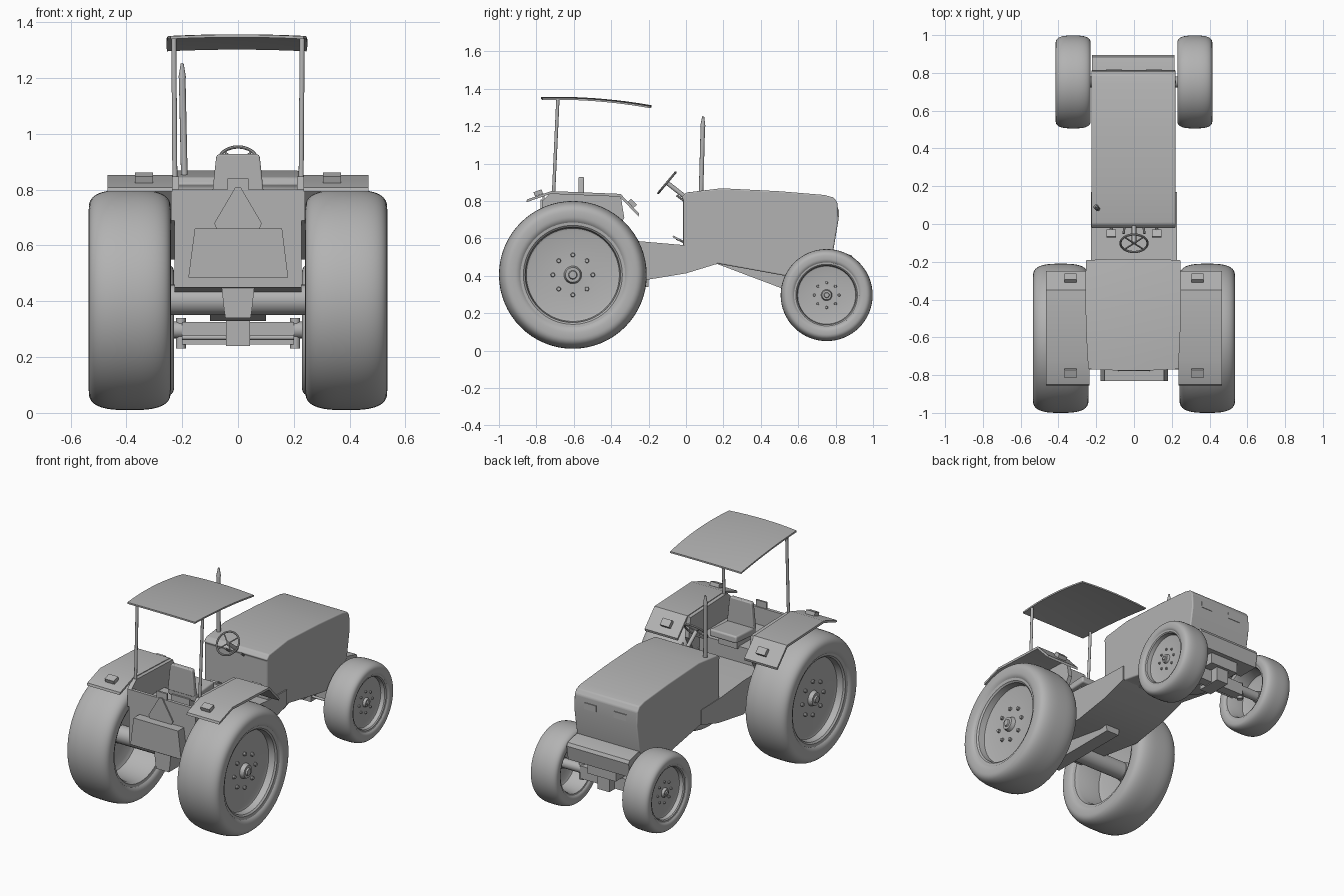
import bpy, bmesh, math
from mathutils import Vector, Matrix

cube = bpy.data.objects.get("Cube")
if cube:
    bpy.data.objects.remove(cube, do_unlink=True)

grey = bpy.data.materials.new("plain_grey")
grey.use_nodes = True
grey.diffuse_color = (0.45, 0.45, 0.45, 1)
grey.node_tree.nodes["Principled BSDF"].inputs["Base Color"].default_value = (0.45, 0.45, 0.45, 1)
parts = []


def finish(name, bm, bevel=0):
    bmesh.ops.remove_doubles(bm, verts=bm.verts, dist=1e-5)
    bmesh.ops.recalc_face_normals(bm, faces=bm.faces)
    mesh = bpy.data.meshes.new(name)
    bm.to_mesh(mesh)
    bm.free()
    mesh.materials.append(grey)
    ob = bpy.data.objects.new(name, mesh)
    bpy.context.collection.objects.link(ob)
    if bevel:
        mod = ob.modifiers.new("Bevel", "BEVEL")
        mod.width, mod.segments, mod.limit_method = bevel, 3, "ANGLE"
    parts.append(ob)
    return ob


def prism(name, profile, a, b, axis="x", bevel=0):
    """Extrude a profile: (y, z) along x, or (x, z) along y."""
    bm = bmesh.new()
    place = (lambda p, q, d: (d, p, q)) if axis == "x" else (lambda p, q, d: (p, d, q))
    rings = [[bm.verts.new(place(p, q, d)) for p, q in profile] for d in (a, b)]
    n = len(profile)
    for ring in rings:
        bm.faces.new(ring)
    for i in range(n):
        j = (i + 1) % n
        bm.faces.new((rings[0][i], rings[0][j], rings[1][j], rings[1][i]))
    return finish(name, bm, bevel)


def box(name, centre, size, tilt=0, bevel=0):
    bm = bmesh.new()
    mat = Matrix.Translation(centre) @ Matrix.Rotation(tilt, 4, "X") @ Matrix.Diagonal((*size, 1))
    bmesh.ops.create_cube(bm, size=1, matrix=mat)
    return finish(name, bm, bevel)


def tube(name, a, b, r1, r2=None, sides=16):
    a, b = Vector(a), Vector(b)
    bm = bmesh.new()
    mat = Matrix.Translation((a + b) / 2) @ (b - a).to_track_quat("Z", "Y").to_matrix().to_4x4()
    bmesh.ops.create_cone(bm, cap_ends=True, segments=sides, radius1=r1,
                          radius2=r1 if r2 is None else r2, depth=(b - a).length, matrix=mat)
    return finish(name, bm)


def lathe(name, profile, centre, side, steps=64):
    """Revolve (radius, outward offset) points round the x axis."""
    bm = bmesh.new()
    rings = []
    for k in range(steps):
        t = 2 * math.pi * k / steps
        rings.append([bm.verts.new((centre[0] + side * x, centre[1] + r * math.cos(t),
                                    centre[2] + r * math.sin(t))) for r, x in profile])
    for k in range(steps):
        p, q = rings[k], rings[(k + 1) % steps]
        for i in range(len(profile) - 1):
            bm.faces.new((p[i], p[i + 1], q[i + 1], q[i]))
    return finish(name, bm)


def wheel(label, centre, R, w, side):
    tag = label + ("_left" if side > 0 else "_right")
    # Rounded tyre section
    tyre = []
    for i in range(41):
        t = math.radians(-120 + 6 * i)
        s, c = math.sin(t), math.cos(t)
        x = math.copysign(abs(s) ** 0.7, s)
        r = 0.82 + 0.18 * math.copysign(abs(c) ** 0.7, c)
        tyre.append((r * R, x * w))
    lathe(tag + "_tyre", tyre, centre, side)
    # Dished rim with hub
    rim = [(0, .78), (.05, .78), (.06, .72), (.1, .72), (.12, .55), (.6, .5), (.63, .53), (.645, .8), (.67, .86),
           (.74, .88), (.74, -.88), (.67, -.86), (.64, -.7), (.61, .3), (.55, .38), (.16, .38), (.14, .1), (0, .1)]
    lathe(tag + "_rim", [(r * R, x * w) for r, x in rim], centre, side)
    # Ring of wheel bolts
    for k in range(8):
        t = math.pi * k / 4
        y, z = centre[1] + .27 * R * math.cos(t), centre[2] + .27 * R * math.sin(t)
        x = centre[0] + side * w * .5
        tube(f"{tag}_bolt_{k}", (x, y, z), (x + side * w * .13, y, z), R * .033, R * .025, 10)


for side in (1, -1):
    wheel("rear_wheel", (side * .388, -.605, .405), .395, .147, side)
    wheel("front_wheel", (side * .322, .752, .297), .246, .093, side)

# Bonnet and engine block
prism("bonnet", [(-.015, .42), (-.015, .81), (-.025, .82), (0, .845), (.19, .868), (.5, .852), (.74, .832),
                 (.79, .818), (.81, .79), (.815, .7), (.785, .52), (.6, .39), (.53, .4), (.17, .465)],
      -.225, .22, bevel=.008)
# Floor and transmission housing
prism("lower_body", [(-.77, .45), (-.25, .372), (0, .413), (.17, .465), (.17, .56), (-.02, .565),
                     (-.25, .585), (-.44, .59), (-.44, .69), (-.77, .69)], -.228, .228)
prism("rear_wall", [(-.77, .69), (-.77, .8), (-.75, .8), (-.75, .69)], -.228, .228)
prism("transmission", [(-.06, .46), (.06, .46), (.05, .37), (.045, .34), (-.045, .34), (-.05, .37)],
      -.76, -.2, axis="y")
# Front chassis and bumper
prism("front_chassis", [(.1, .46), (.17, .465), (.53, .4), (.85, .4), (.85, .33), (.52, .33), (.17, .462)],
      -.1, .1)
prism("bumper", [(.74, .4), (.74, .53), (.8, .53), (.885, .51), (.895, .49), (.88, .4)], -.222, .215)
box("headlight_bar", (0, .72, .43), (.36, .22, .06))
# Front axle
box("front_axle", (0, .752, .285), (.4, .06, .08))
box("axle_pivot", (0, .752, .29), (.085, .16, .1))
for s in (1, -1):
    tube("kingpin", (s * .205, .752, .23), (s * .205, .752, .34), .018)
    tube("front_stub", (s * .2, .752, .297), (s * .33, .752, .297), .03)
    tube("steering_link", (s * .2, .69, .27), (s * .04, .69, .27), .008)
tube("rear_axle", (-.4, -.605, .405), (.4, -.605, .405), .055, sides=24)
# Headlights
for s in (1, -1):
    box("headlight", (s * .105, .813, .735), (.085, .008, .04))

# Fenders, inner panels and lamps
top = [(-.85, .808), (-.72, .853), (-.35, .838), (-.25, .732)]
for s in (1, -1):
    prism("fender", top + [(y - .004, z - .015) for y, z in reversed(top)], s * .235, s * .467)
    prism("fender_panel", [(-.77, .69), (-.77, .8), (-.72, .848), (-.35, .834), (-.33, .71), (-.4, .58), (-.6, .55)],
          s * .212, s * .24)
    box("rear_lamp", (s * .337, -.79, .843), (.064, .045, .024), math.radians(19))
    box("front_lamp", (s * .337, -.287, .788), (.064, .045, .024), math.radians(-46))

# Tool box and warning triangle on the back
prism("tool_box", [(-.178, .485), (-.155, .66), (.158, .66), (.18, .485)], -.83, -.765, axis="y")
prism("warning_triangle", [(-.085, .68), (-.077, .66), (.077, .66), (.085, .68), (.01, .808), (-.01, .808)],
      -.779, -.771, axis="y")
box("rear_bracket", (0, -.762, .8), (.075, .012, .08))

# Seat
box("seat_base", (0, -.5, .71), (.13, .16, .06))
box("seat_cushion", (0, -.47, .755), (.19, .2, .045), math.radians(4), .01)
prism("seat_back", [(-.095, .76), (-.078, .92), (-.07, .928), (.07, .928), (.078, .92), (.095, .76)],
      -.575, -.545, axis="y", bevel=.006)

# Steering wheel, column, levers and pedals
hub = Vector((0, -.102, .898))
tilt = Matrix.Rotation(math.radians(50), 3, "X")
n, m = 40, 8
bm = bmesh.new()
grid = []
for i in range(n):
    a = 2 * math.pi * i / n
    row = []
    for j in range(m):
        b = 2 * math.pi * j / m
        r = .072 + .006 * math.cos(b)
        row.append(bm.verts.new(hub + tilt @ Vector((r * math.cos(a), r * math.sin(a), .006 * math.sin(b)))))
    grid.append(row)
for i in range(n):
    for j in range(m):
        p, q, k = grid[i], grid[(i + 1) % n], (j + 1) % m
        bm.faces.new((p[j], q[j], q[k], p[k]))
finish("steering_wheel", bm)
for k in range(4):
    a = math.radians(45 + 90 * k)
    tube("wheel_spoke", hub, hub + tilt @ Vector((.07 * math.cos(a), .07 * math.sin(a), 0)), .004, sides=8)
tube("steering_column", hub, (0, .01, .81), .012)
for s in (1, -1):
    tube("lever", (s * .05, -.01, .8), (s * .055, -.05, .83), .006, sides=8)
    box("pedal", (s * .12, -.05, .6), (.05, .045, .01), math.radians(-30))
    tube("pedal_arm", (s * .12, -.05, .598), (s * .12, -.01, .58), .006, sides=8)

# Exhaust stack
tube("exhaust_pipe", (-.192, .08, .83), (-.2, .09, 1.2), .012)
tube("exhaust_tip", (-.2, .09, 1.2), (-.2, .092, 1.253), .014, .005)

# Canopy roof with a gentle crown
bm = bmesh.new()
layers = []
for drop in (0, .01):
    rows = []
    for i in range(13):
        v = i / 12
        y = -.768 + .576 * v
        z = 1.35 + .016 * v - .06 * v * v - drop
        half = .238 + .012 * v + .03 * v * (1 - v)
        rows.append([bm.verts.new((half * u / 4 - .004, y + .008 * (1 - (u / 4) ** 2) * (2 * v - 1),
                                   z + .006 * (1 - (u / 4) ** 2))) for u in range(-4, 5)])
    layers.append(rows)
    for i in range(12):
        for j in range(8):
            bm.faces.new((rows[i][j], rows[i][j + 1], rows[i + 1][j + 1], rows[i + 1][j]))
edges = [e for e in bm.edges if e.is_boundary]
bmesh.ops.bridge_loops(bm, edges=edges)
finish("canopy_roof", bm)
for s in (1, -1):
    tube("canopy_post", (s * .226, -.71, .8), (s * .23, -.685, 1.345), .009)

bpy.ops.object.select_all(action="DESELECT")
for ob in parts:
    ob.select_set(True)
bpy.context.view_layer.objects.active = parts[0]
bpy.ops.object.shade_smooth_by_angle(angle=math.radians(30))
